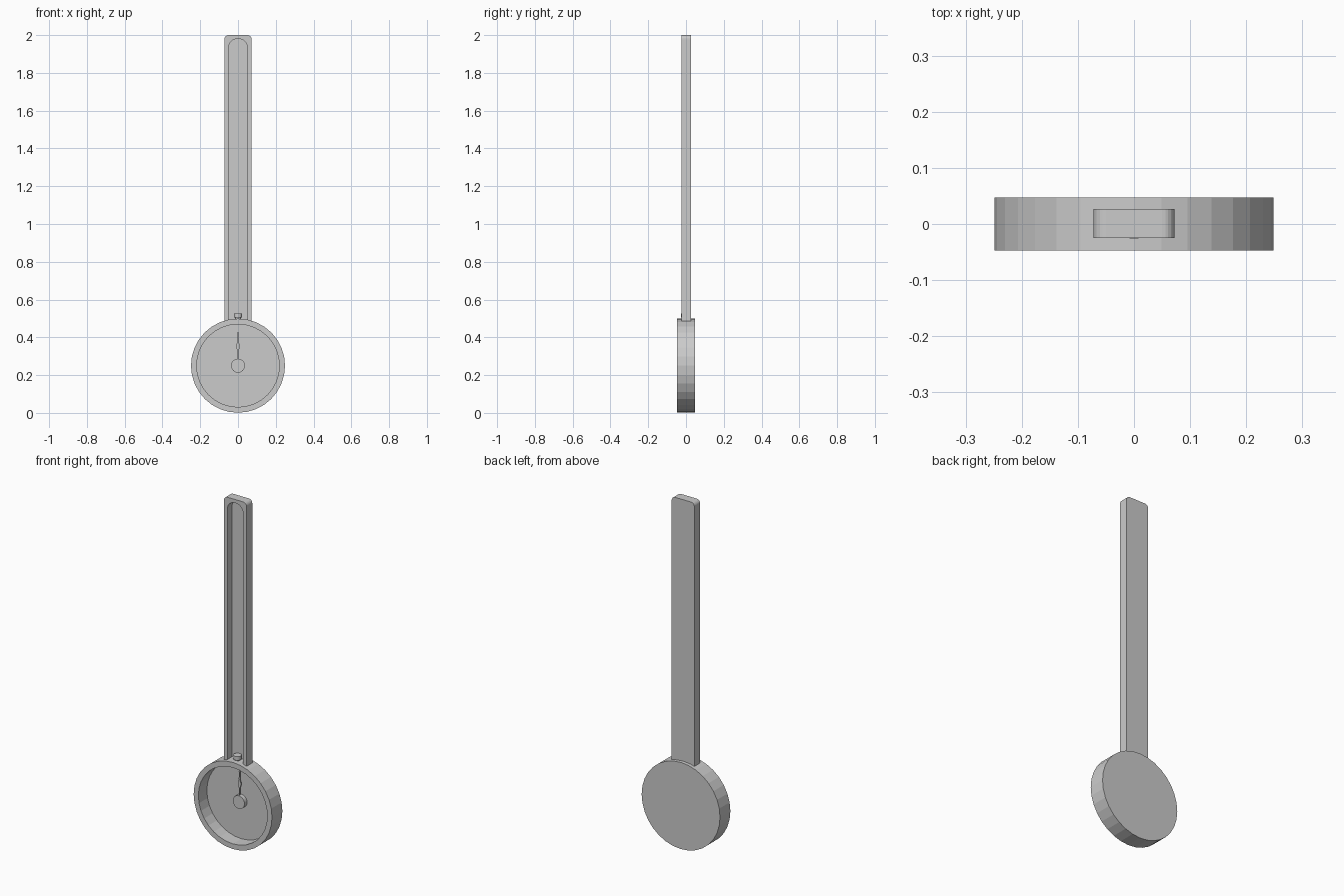
import bpy, bmesh, math

if "Cube" in bpy.data.objects:
    bpy.data.objects.remove(bpy.data.objects["Cube"])

CZ = 0.25  # height of the dial centre


def finish(name, bm):
    bmesh.ops.recalc_face_normals(bm, faces=bm.faces)
    me = bpy.data.meshes.new(name)
    bm.to_mesh(me)
    bm.free()
    ob = bpy.data.objects.new(name, me)
    bpy.context.collection.objects.link(ob)
    return ob


def prism(name, pts, y0, y1):
    """Extrude an x/z outline from y0 to y1."""
    bm = bmesh.new()
    face = bm.faces.new([bm.verts.new((x, y0, z)) for x, z in pts])
    ext = bmesh.ops.extrude_face_region(bm, geom=[face])
    verts = [v for v in ext["geom"] if isinstance(v, bmesh.types.BMVert)]
    bmesh.ops.translate(bm, verts=verts, vec=(0, y1 - y0, 0))
    return finish(name, bm)


def lathe_y(name, profile, n, cz):
    """Revolve (radius, y) points round a y axis; zero radius makes a pole."""
    bm = bmesh.new()
    rings = []
    for r, y in profile:
        count = n if r else 1
        rings.append([bm.verts.new((r * math.sin(2 * math.pi * i / n), y,
                                    cz + r * math.cos(2 * math.pi * i / n)))
                      for i in range(count)])
    for a, b in zip(rings, rings[1:]):
        for i in range(n):
            q = [a[i % len(a)], a[(i + 1) % len(a)], b[(i + 1) % len(b)], b[i % len(b)]]
            bm.faces.new(list(dict.fromkeys(q)))
    return finish(name, bm)


def arch(hw, z0, z1, r, n=6):
    """Outline with rounded upper corners and a square bottom."""
    pts = [(-hw, z0), (hw, z0)]
    for sx, start in ((1, 0), (-1, math.pi / 2)):
        for i in range(n + 1):
            t = start + i * math.pi / 2 / n
            pts.append((sx * (hw - r) + r * math.cos(t), z1 - r + r * math.sin(t)))
    return pts


# Round case, hollow at the front
lathe_y("dial_case", [(0, 0.047), (0.249, 0.047), (0.249, -0.047),
                      (0.219, -0.047), (0.219, 0.03), (0, 0.03)], 32, CZ)

# Long strap with a channel open at its lower end
strap = prism("strap", arch(0.072, 0.487, 2.0, 0.022), -0.025, 0.027)
cutter = prism("channel_cutter", arch(0.05, 0.4, 1.98, 0.046), -0.1, 0.018)
cutter.hide_render = True
mod = strap.modifiers.new("channel", "BOOLEAN")
mod.operation = "DIFFERENCE"
mod.solver = "EXACT"
mod.object = cutter
bpy.context.view_layer.objects.active = strap
bpy.ops.object.modifier_apply(modifier=mod.name)
bpy.data.objects.remove(cutter)

# Hub and pointer
lathe_y("pointer_hub", [(0, 0.032), (0.037, 0.032), (0.037, 0.006), (0, 0.006)], 32, CZ)
half = [(0.002, 0.28), (0.002, 0.325), (0.010, 0.35), (0.009, 0.362), (0.003, 0.375),
        (0.005, 0.385), (0.002, 0.395), (0.002, 0.418), (0.004, 0.424), (0.001, 0.43)]
prism("pointer", half + [(-x, z) for x, z in reversed(half)], 0.012, 0.018)

# Small push button on top of the case
for name, r, z0, z1 in (("button_neck", 0.014, 0.49, 0.508), ("button", 0.022, 0.504, 0.526)):
    bpy.ops.mesh.primitive_cylinder_add(vertices=24, radius=r, depth=z1 - z0,
                                        location=(0, -0.005, (z0 + z1) / 2))
    bpy.context.object.name = name
